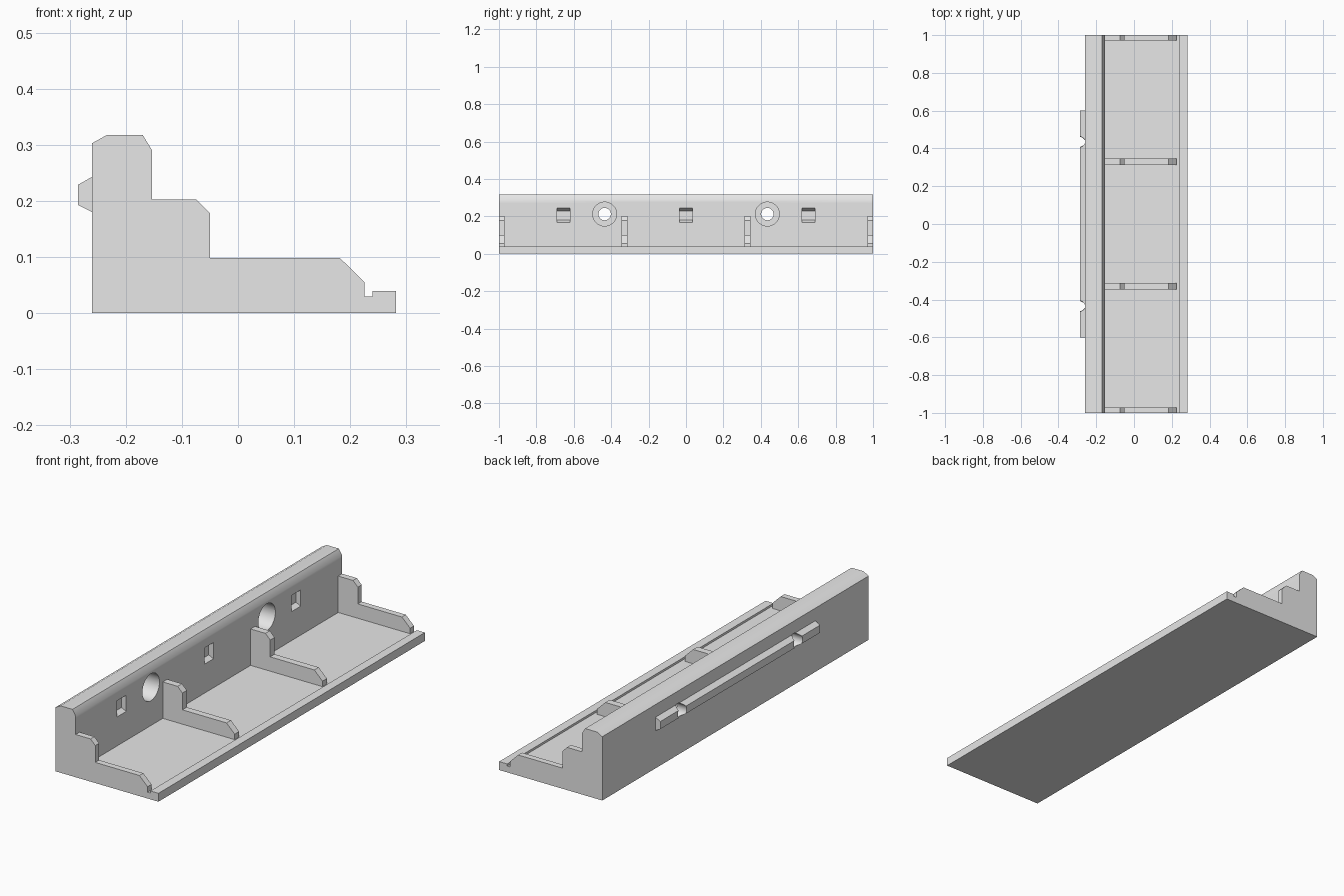
import bpy, bmesh, math
from mathutils import Matrix

cube = bpy.data.objects.get("Cube")
if cube:
    bpy.data.objects.remove(cube, do_unlink=True)

grey = bpy.data.materials.new("light_grey")
grey.use_nodes = True
grey.diffuse_color = (0.8, 0.8, 0.8, 1)
grey.node_tree.nodes["Principled BSDF"].inputs["Base Color"].default_value = (0.8, 0.8, 0.8, 1)


def finish(name, bm):
    bmesh.ops.recalc_face_normals(bm, faces=bm.faces)
    mesh = bpy.data.meshes.new(name)
    bm.to_mesh(mesh)
    bm.free()
    mesh.materials.append(grey)
    obj = bpy.data.objects.new(name, mesh)
    bpy.context.collection.objects.link(obj)
    return obj


def extrude(name, profile, y0, y1):
    """Extrude an (x, z) profile from y0 to y1."""
    bm = bmesh.new()
    face = bm.faces.new([bm.verts.new((x, y0, z)) for x, z in profile])
    moved = bmesh.ops.extrude_face_region(bm, geom=[face])["geom"]
    verts = [v for v in moved if isinstance(v, bmesh.types.BMVert)]
    bmesh.ops.translate(bm, verts=verts, vec=(0, y1 - y0, 0))
    return finish(name, bm)


def cylinder(name, radius, x0, x1, y, z):
    """Cylinder along x."""
    bm = bmesh.new()
    place = Matrix.Translation(((x0 + x1) / 2, y, z)) @ Matrix.Rotation(math.pi / 2, 4, "Y")
    bmesh.ops.create_cone(bm, cap_ends=True, segments=48, radius1=radius,
                          radius2=radius, depth=x1 - x0, matrix=place)
    return finish(name, bm)


def cut(obj, cutter):
    mod = obj.modifiers.new("cut", "BOOLEAN")
    mod.operation = "DIFFERENCE"
    mod.solver = "EXACT"
    mod.object = cutter
    bpy.context.view_layer.objects.active = obj
    bpy.ops.object.modifier_apply(modifier=mod.name)


BACK, WALL, FLOOR = -0.26, -0.153, 0.03
HOLE_Z = 0.212

# Back wall, floor and front lip in one section
body = extrude("tray_body", [
    (BACK, 0), (0.282, 0), (0.282, 0.04), (0.24, 0.04), (0.24, FLOOR),
    (WALL, FLOOR), (WALL, 0.27), (WALL, 0.29), (-0.17, 0.318),
    (-0.233, 0.318), (BACK, 0.303)], -1, 1)

# Rail on the outside of the wall
rail = extrude("mounting_rail", [
    (BACK, 0.18), (BACK, 0.243), (-0.285, 0.229), (-0.285, 0.193)], -0.6, 0.6)

cutters = []
# Counterbored screw holes
for y in (-0.435, 0.435):
    hole = cylinder("hole_cutter", 0.033, -0.32, -0.1, y, HOLE_Z)
    bore = cylinder("bore_cutter", 0.064, WALL - 0.08, -0.1, y, HOLE_Z)
    cut(body, hole)
    cut(body, bore)
    cut(rail, hole)
    cutters += [hole, bore]

# Tapered pockets on the inside of the wall
for y in (-0.655, 0, 0.655):
    pocket = extrude("pocket_cutter", [
        (WALL - 0.025, 0.18), (WALL, 0.168), (WALL + 0.03, 0.168),
        (WALL + 0.03, 0.245), (WALL, 0.245), (WALL - 0.025, 0.229)],
        y - 0.034, y + 0.034)
    cut(body, pocket)
    cutters.append(pocket)

for c in cutters:
    bpy.data.objects.remove(c, do_unlink=True)

# Stepped dividers
rib_profile = [(WALL, FLOOR), (0.225, FLOOR), (0.225, 0.056), (0.182, 0.098),
               (-0.05, 0.098), (-0.05, 0.178), (-0.075, 0.203), (WALL, 0.203)]
ribs = [extrude(name, rib_profile, y0, y1) for name, y0, y1 in (
    ("front_divider", -1, -0.971), ("inner_front_divider", -0.346, -0.313),
    ("inner_back_divider", 0.313, 0.346), ("back_divider", 0.971, 1))]

# Smooth the round holes and soft top edges
bpy.ops.object.select_all(action="DESELECT")
for obj in [body, rail]:
    obj.select_set(True)
bpy.context.view_layer.objects.active = body
bpy.ops.object.shade_smooth_by_angle(angle=math.radians(35))
